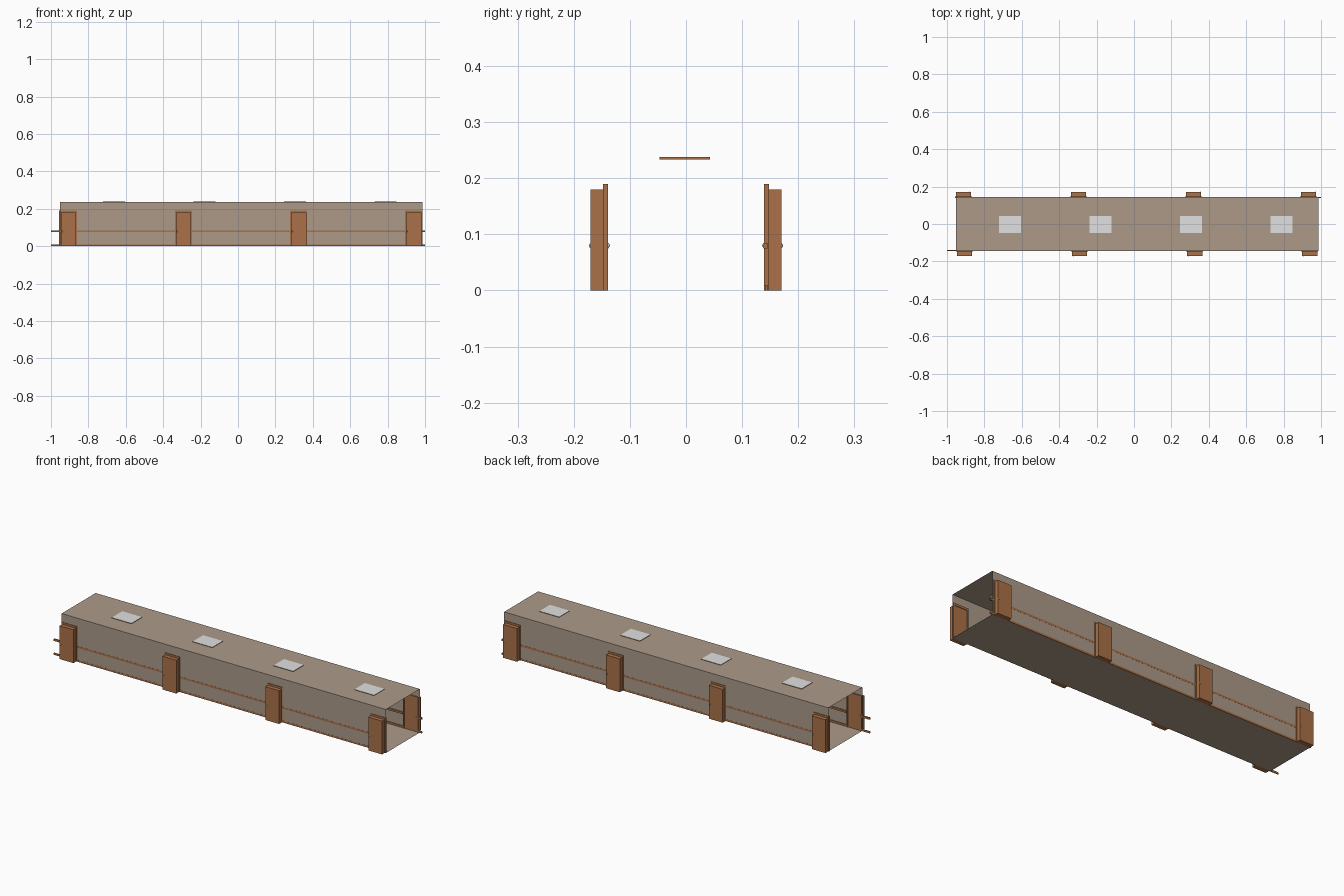
import bpy, bmesh, math
from mathutils import Matrix, Vector

if "Cube" in bpy.data.objects:
    bpy.data.objects.remove(bpy.data.objects["Cube"])


def material(name, rgb):
    m = bpy.data.materials.new(name)
    lin = [(c / 255 / 12.92) if c < 11 else ((c / 255 + 0.055) / 1.055) ** 2.4 for c in rgb]
    m.diffuse_color = (*lin, 1)
    m.use_nodes = True
    m.node_tree.nodes["Principled BSDF"].inputs["Base Color"].default_value = m.diffuse_color
    return m


TAUPE = material("taupe_wall", (172, 154, 137))
WOOD = material("brown_wood", (170, 113, 72))
WHITE = material("white_panel", (225, 225, 225))
METAL = material("pale_metal", (205, 200, 195))


def finish(name, bm, *mats):
    me = bpy.data.meshes.new(name)
    bm.to_mesh(me)
    bm.free()
    for m in mats:
        me.materials.append(m)
    ob = bpy.data.objects.new(name, me)
    bpy.context.collection.objects.link(ob)
    return ob


def add_box(bm, x0, x1, y0, y1, z0, z1):
    lo, hi = Vector((x0, y0, z0)), Vector((x1, y1, z1))
    size = hi - lo
    mat = Matrix.Translation((lo + hi) / 2) @ Matrix.Diagonal((*size, 1))
    bmesh.ops.create_cube(bm, size=1, matrix=mat)


def sheet(name, corners):
    bm = bmesh.new()
    bm.faces.new([bm.verts.new(c) for c in corners])
    finish(name, bm, TAUPE)


# Corridor shell: four thin sheets, open at both ends
XA, XB, W, H = -0.953, 0.986, 0.145, 0.235
sheet("floor", [(XA, -W, 0), (XB, -W, 0), (XB, W, 0), (XA, W, 0)])
sheet("ceiling", [(XA, -W, H), (XB, -W, H), (XB, W, H), (XA, W, H)])
sheet("front_wall", [(XA, -W, 0), (XB, -W, 0), (XB, -W, H), (XA, -W, H)])
sheet("back_wall", [(XB, W, 0), (XA, W, 0), (XA, W, H), (XB, W, H)])

# Ceiling lights: white faces with brown edges
for i in range(4):
    cx = -0.663 + i * 0.4835
    bm = bmesh.new()
    add_box(bm, cx - 0.059, cx + 0.059, -0.047, 0.043, 0.2335, 0.2375)
    for f in bm.faces:
        f.material_index = 0 if abs(f.normal.z) > 0.5 else 1
    finish(f"ceiling_light_{i + 1}", bm, WHITE, WOOD)


# Both sides are made as the front (-y) wall; the back is turned half round
def build_side(side, centres, start, end):
    turn = Matrix.Rotation(math.pi, 4, 'Z') if side == "back" else Matrix()

    def done(name, bm, mat):
        bmesh.ops.transform(bm, matrix=turn, verts=bm.verts)
        return finish(f"{side}_{name}", bm, mat)

    for i, c in enumerate(centres, 1):
        # Door frame: two jambs and a head
        bm = bmesh.new()
        for s in (-1, 1):
            a, b = sorted((c + s * 0.038, c + s * 0.045))
            add_box(bm, a, b, -0.148, -0.139, 0, 0.19)
        add_box(bm, c - 0.038, c + 0.038, -0.148, -0.139, 0.178, 0.19)
        done(f"door_frame_{i}", bm, WOOD)

        # Door leaf standing proud of the outside wall
        bm = bmesh.new()
        add_box(bm, c - 0.041, c + 0.041, -0.17, -0.148, 0, 0.18)
        add_box(bm, c - 0.038, c + 0.038, -0.148, -0.142, 0, 0.178)
        done(f"door_leaf_{i}", bm, WOOD)

        # Knobs on both faces
        bm = bmesh.new()
        for y in (-0.1695, -0.139):
            bmesh.ops.create_uvsphere(bm, u_segments=12, v_segments=8, radius=0.004,
                                      matrix=Matrix.Translation((c - 0.035, y, 0.08))
                                      @ Matrix.Diagonal((1, 0.8, 1, 1)))
        for f in bm.faces:
            f.smooth = True
        done(f"door_knobs_{i}", bm, METAL)

    # Handrails and skirting run between the doors and past the ends
    cuts = [start] + [v for c in centres for v in (c - 0.045, c + 0.045)] + [end]
    rails, skirting = bmesh.new(), bmesh.new()
    for a, b in zip(cuts[::2], cuts[1::2]):
        if b - a > 0.005:
            add_box(rails, a, b, -0.1455, -0.138, 0.075, 0.085)
            add_box(skirting, a, b, -0.1455, -0.141, 0, 0.01)
    done("handrail", rails, WOOD)
    done("skirting", skirting, WOOD)


front = [-0.906 + i * 0.615 for i in range(4)]
back = [-0.912 + i * 0.615 for i in range(4)]
build_side("front", front, -1.0, 0.986)
build_side("back", [-c for c in reversed(back)], -1.0, 0.957)
